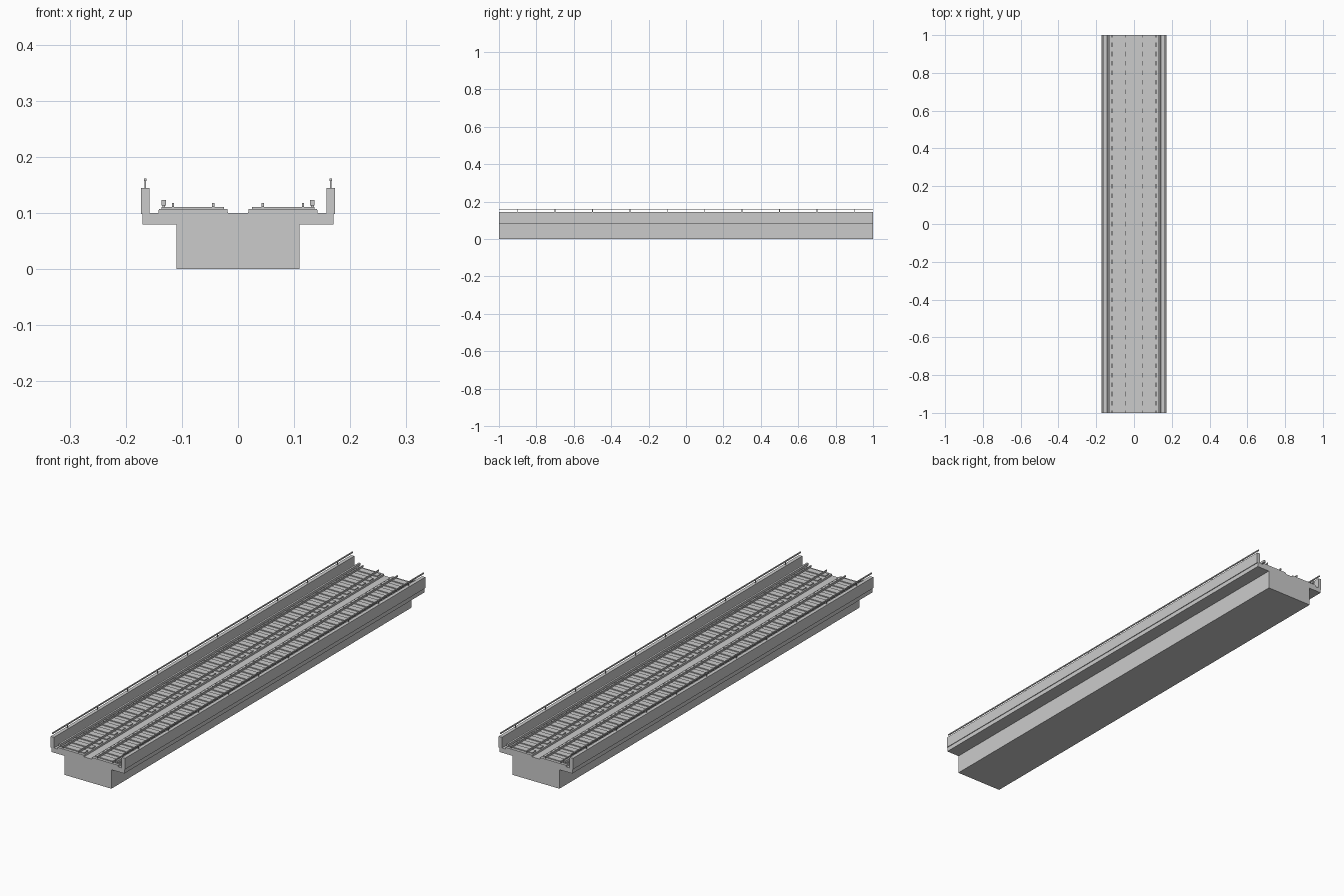
import bpy
import bmesh
from mathutils import Matrix, Vector

cube = bpy.data.objects.get("Cube")
if cube:
    bpy.data.objects.remove(cube, do_unlink=True)

concrete = bpy.data.materials.new("concrete_grey")
concrete.use_nodes = True
GREY = (0.6, 0.6, 0.6, 1)
concrete.diffuse_color = GREY
concrete.node_tree.nodes["Principled BSDF"].inputs["Base Color"].default_value = GREY

HALF = 1.0  # half the span along y


def finish(name, bm, mirrored):
    bmesh.ops.recalc_face_normals(bm, faces=bm.faces)
    mesh = bpy.data.meshes.new(name)
    bm.to_mesh(mesh)
    bm.free()
    mesh.materials.append(concrete)
    obj = bpy.data.objects.new(name, mesh)
    bpy.context.collection.objects.link(obj)
    if mirrored:
        obj.modifiers.new("both_sides", "MIRROR").use_axis[0] = True
    return obj


def extrude_profile(name, points, mirrored=True):
    """Extrude an x-z cross-section along the whole span."""
    bm = bmesh.new()
    face = bm.faces.new([bm.verts.new((x, -HALF, z)) for x, z in points])
    grown = bmesh.ops.extrude_face_region(bm, geom=[face])["geom"]
    verts = [v for v in grown if isinstance(v, bmesh.types.BMVert)]
    bmesh.ops.translate(bm, verts=verts, vec=(0, 2 * HALF, 0))
    return finish(name, bm, mirrored)


def beam(name, x0, x1, z0, z1):
    return extrude_profile(name, [(x0, z0), (x1, z0), (x1, z1), (x0, z1)])


def row(name, count, depth, x0, x1, z0, z1):
    """Evenly spaced boxes along the span, on both sides."""
    bm = bmesh.new()
    step = 2 * HALF / count
    for i in range(count):
        centre = Vector(((x0 + x1) / 2, -HALF + (i + 0.5) * step, (z0 + z1) / 2))
        size = Matrix.Diagonal((x1 - x0, depth, z1 - z0, 1))
        bmesh.ops.create_cube(bm, size=1, matrix=Matrix.Translation(centre) @ size)
    return finish(name, bm, True)


# Box girder with cantilevered deck
right_half = [(0.11, 0), (0.11, 0.08), (0.17, 0.08), (0.17, 0.1)]
left_half = [(-x, z) for x, z in reversed(right_half)]
extrude_profile("girder_deck", right_half + left_half, mirrored=False)

# Parapets with handrails
beam("parapet", 0.158, 0.173, 0.098, 0.145)
row("handrail_post", 10, 0.004, 0.1642, 0.1668, 0.145, 0.158)
beam("handrail", 0.1635, 0.1675, 0.157, 0.162)

# Track beds and sleepers
extrude_profile("track_bed", [(0.018, 0.1), (0.142, 0.1), (0.141, 0.107), (0.019, 0.107)])
row("sleeper", 40, 0.026, 0.025, 0.136, 0.107, 0.111)

# Running rails
for label, x in (("inner", 0.044), ("outer", 0.116)):
    beam(label + "_rail", x - 0.002, x + 0.002, 0.111, 0.118)

# Raised conductor rail on short brackets
row("conductor_bracket", 40, 0.008, 0.130, 0.135, 0.111, 0.114)
beam("conductor_rail", 0.1285, 0.1365, 0.1135, 0.1235)
